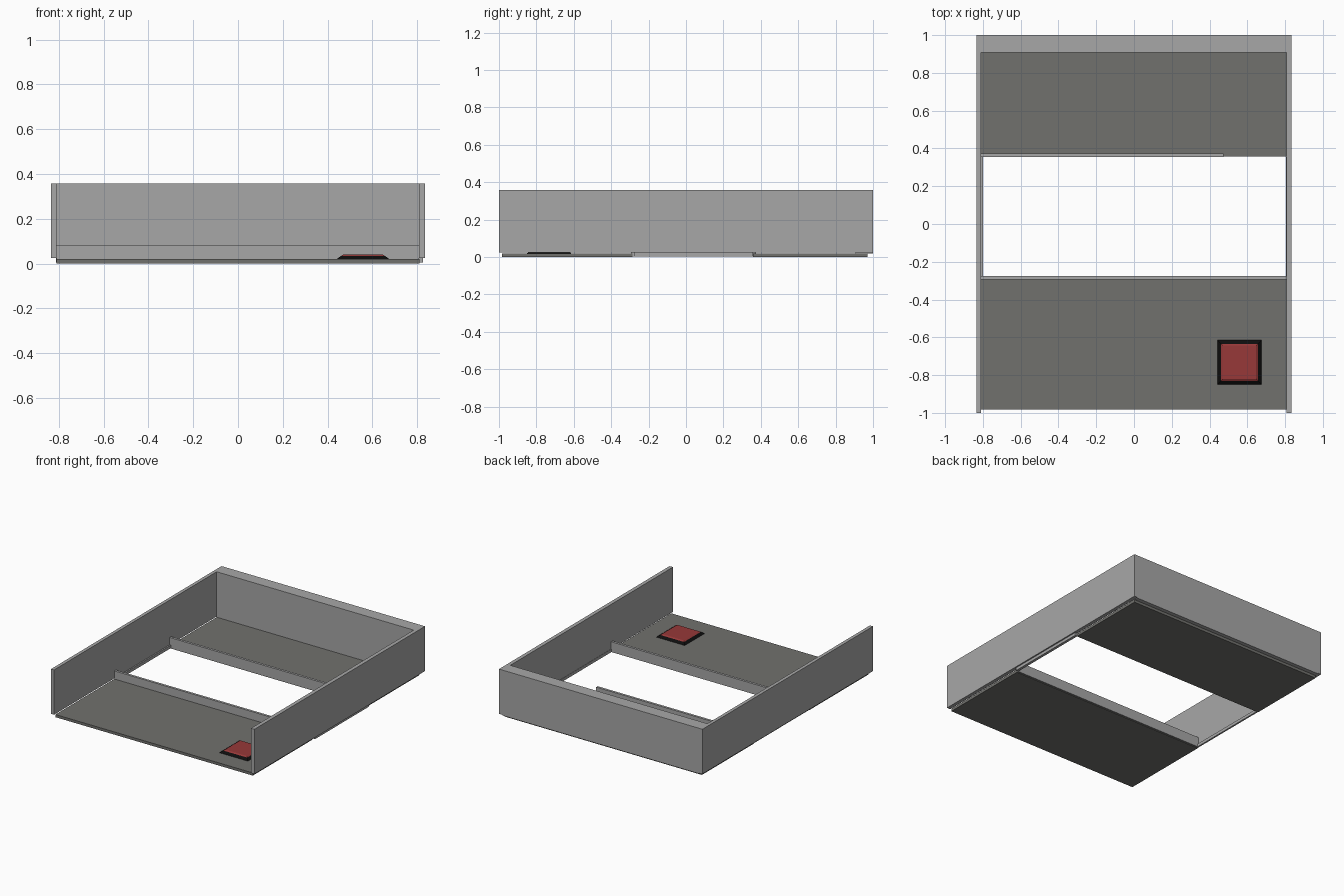
import bpy, bmesh

if "Cube" in bpy.data.objects:
    bpy.data.objects.remove(bpy.data.objects["Cube"])


def material(name, rgb):
    m = bpy.data.materials.new(name)
    m.diffuse_color = (*rgb, 1)
    m.use_nodes = True
    m.node_tree.nodes["Principled BSDF"].inputs["Base Color"].default_value = m.diffuse_color
    return m


GREY = material("wall grey", (0.39, 0.39, 0.39))
FLOOR = material("floor dark grey", (0.165, 0.165, 0.155))
BLACK = material("frame black", (0.004, 0.004, 0.004))
RED = material("panel red", (0.31, 0.04, 0.04))


def box(name, x, y, z, mat, inset=0.0):
    """Box from ranges; inset shrinks the top face to make a frustum."""
    bm = bmesh.new()
    bmesh.ops.create_cube(bm, size=1)
    for v in bm.verts:
        top = v.co.z > 0
        d = inset if top else 0
        v.co.x = x[1] - d if v.co.x > 0 else x[0] + d
        v.co.y = y[1] - d if v.co.y > 0 else y[0] + d
        v.co.z = z[1] if top else z[0]
    me = bpy.data.meshes.new(name)
    bm.to_mesh(me)
    bm.free()
    me.materials.append(mat)
    ob = bpy.data.objects.new(name, me)
    bpy.context.collection.objects.link(ob)
    return ob


# Outer walls
box("left_wall", (-0.835, -0.81), (-1, 1), (0.025, 0.357), GREY)
box("right_wall", (0.807, 0.835), (-1, 1), (0.025, 0.357), GREY)
box("back_wall", (-0.81, 0.807), (0.907, 1), (0.02, 0.357), GREY)

# Floor slabs on either side of the opening
box("front_floor", (-0.81, 0.81), (-0.983, -0.285), (0, 0.02), FLOOR)
box("back_floor", (-0.81, 0.81), (0.357, 0.97), (0, 0.02), FLOOR)

# Lips along the opening; the back one stops short
box("front_lip", (-0.81, 0.807), (-0.293, -0.275), (0.004, 0.08), GREY)
box("back_lip", (-0.81, 0.475), (0.356, 0.374), (0.004, 0.08), GREY)

# Narrow rails under the side walls, bridging the opening
box("left_rail", (-0.812, -0.80), (-0.275, 0.356), (0.004, 0.026), GREY)
box("right_rail", (0.805, 0.825), (-0.275, 0.356), (0.004, 0.026), GREY)

# Floor hatch: black frame with red panel
box("hatch_frame", (0.438, 0.678), (-0.852, -0.612), (0.018, 0.034), BLACK, 0.022)
box("hatch_panel", (0.460, 0.656), (-0.830, -0.634), (0.034, 0.04), RED, 0.009)
